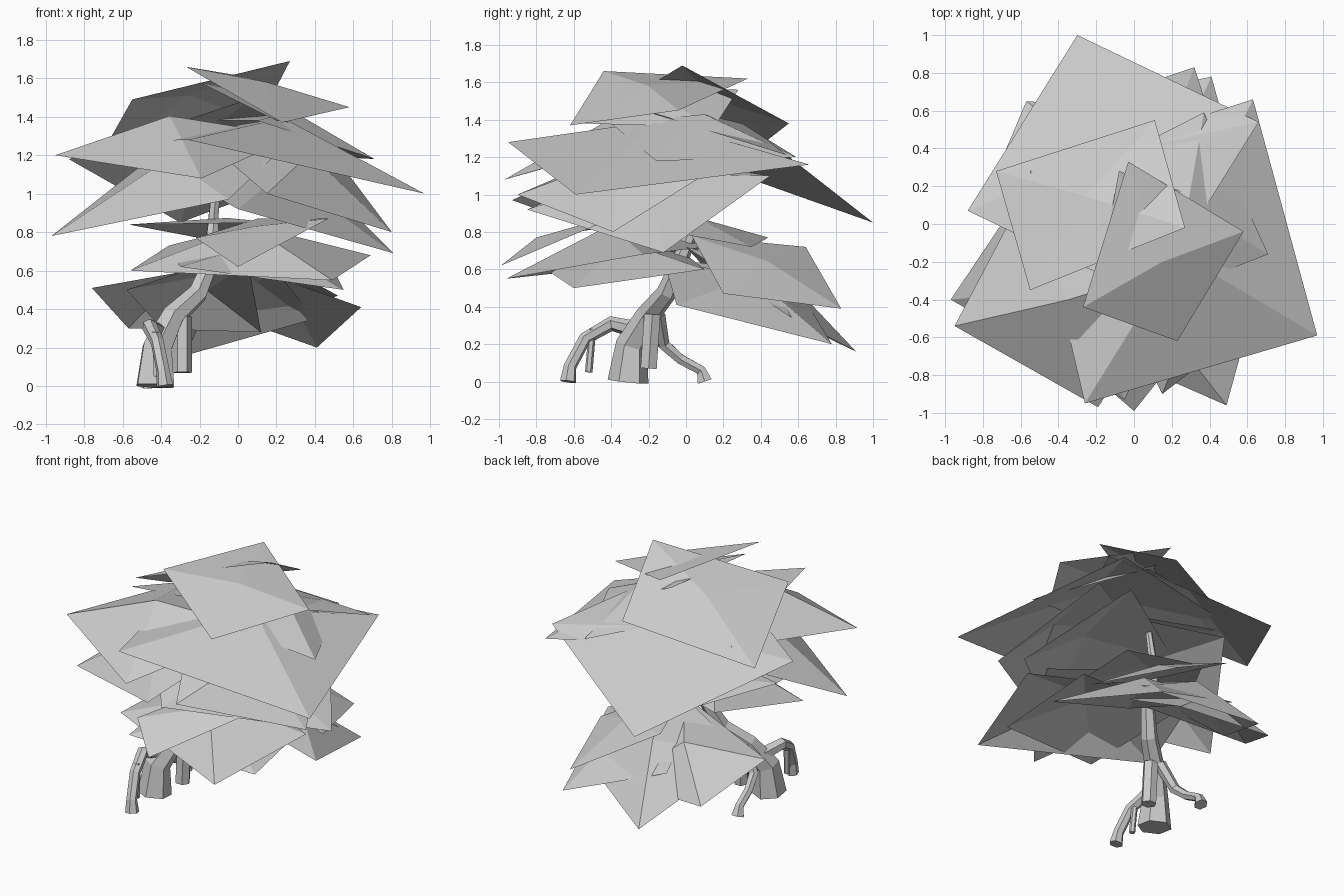
import bpy
import bmesh
from mathutils import Vector

default_cube = bpy.data.objects.get("Cube")
if default_cube:
    bpy.data.objects.remove(default_cube, do_unlink=True)

grey = bpy.data.materials.new("light_grey")
grey.use_nodes = True
grey_colour = (0.6, 0.6, 0.6, 1)
grey.diffuse_color = grey_colour
grey.node_tree.nodes["Principled BSDF"].inputs["Base Color"].default_value = grey_colour


def leaf_card(name, first, second, third, fourth, rise=0.15):
    """Four-cornered leaf card whose middle is lifted into a low pyramid."""
    corners = [Vector(corner) for corner in (first, second, third, fourth)]
    normal = (corners[2] - corners[0]).cross(corners[3] - corners[1]).normalized()
    if normal.z < 0:
        corners.reverse()
        normal.negate()
    middle = sum(corners, Vector()) / len(corners) + normal * rise
    bm = bmesh.new()
    rim = [bm.verts.new(corner) for corner in corners]
    peak = bm.verts.new(middle)
    for index, vert in enumerate(rim):
        bm.faces.new((rim[index - 1], vert, peak))
    mesh = bpy.data.meshes.new(name)
    bm.to_mesh(mesh)
    bm.free()
    mesh.materials.append(grey)
    card = bpy.data.objects.new(name, mesh)
    bpy.context.collection.objects.link(card)


def limb(name, *stations):
    """Six-sided tapering limb through (x, y, z, radius) stations."""
    curve = bpy.data.curves.new(name, "CURVE")
    curve.dimensions = "3D"
    curve.bevel_depth = 1
    curve.bevel_resolution = 1
    curve.use_fill_caps = True
    spline = curve.splines.new("POLY")
    spline.points.add(len(stations) - 1)
    spline.use_smooth = False
    for point, (x, y, z, radius) in zip(spline.points, stations):
        point.co = (x, y, z, 1)
        point.radius = radius
    curve.materials.append(grey)
    branch = bpy.data.objects.new(name, curve)
    bpy.context.collection.objects.link(branch)
    # Turn the swept curve into a plain mesh
    bpy.ops.object.select_all(action="DESELECT")
    branch.select_set(True)
    bpy.context.view_layer.objects.active = branch
    bpy.ops.object.convert(target="MESH")


# Trunk, arching roots and hanging stubs
limb("trunk", (-.43, -.31, 0, .11), (-.42, -.29, .2, .085), (-.34, -.2, .36, .065),
     (-.21, -.1, .48, .055), (-.14, -.03, .65, .045), (-.13, .05, .85, .03), (-.1, .02, 1.2, .02))
limb("front_root", (-.38, -.63, 0, .045), (-.39, -.62, .08, .035), (-.42, -.54, .23, .035),
     (-.46, -.4, .31, .04), (-.4, -.24, .27, .05))
limb("back_root", (-.47, .1, 0, .045), (-.47, .08, .06, .03), (-.46, -.03, .12, .03),
     (-.44, -.12, .2, .035), (-.34, -.15, .36, .04))
limb("side_stub", (-.29, -.2, .07, .05), (-.29, -.18, .36, .05))
limb("thin_stub", (-.42, -.52, .05, .02), (-.43, -.5, .28, .02))

# Crown cards
leaf_card("crown_front", (-.27, -.44, 1.66), (.23, -.62, 1.37), (.58, -.04, 1.45), (-.03, .33, 1.62), .06)
leaf_card("crown_side", (-.2, -.38, 1.58), (.2, -.55, 1.38), (.33, .15, 1.36), (-.08, .28, 1.56), .05)
leaf_card("crown_back", (.27, -.02, 1.69), (.11, .55, 1.38), (-.73, .28, 1.17), (-.55, -.35, 1.49), .09)

# Broad upper canopy cards
leaf_card("canopy_front", (-.26, -.95, 1.28), (.97, -.59, 1), (.63, .66, 1.16), (-.55, .28, 1.27), .22)
leaf_card("canopy_back", (-.3, 1, .85), (.66, .54, 1.21), (.08, -.39, 1.5), (-.88, .07, 1.18), .17)
leaf_card("canopy_right", (-.95, -.54, 1.2), (-.19, -.97, 1.08), (.3, -.2, 1.3), (-.55, .22, 1.25), .2)
leaf_card("canopy_low_right", (-.97, -.4, .78), (-.05, -.93, .97), (.3, -.2, 1.3), (-.5, .3, 1.15))
leaf_card("canopy_low_left", (.81, -.12, .69), (0, -.85, .92), (-.5, -.2, 1.2), (.4, .45, 1.1))
leaf_card("canopy_left", (.8, -.39, .8), (.15, -.9, 1), (-.2, -.2, 1.3), (.5, .25, 1.2))
leaf_card("canopy_inner", (.71, -.16, 1.18), (.37, .59, 1.2), (-.2, .3, 1.38), (.1, -.4, 1.38))

# Lower front cards
leaf_card("lower_front", (-.56, -.5, .6), (.49, -.96, .55), (.69, -.23, .68), (-.36, .2, .73), .2)
leaf_card("lower_front_top", (-.22, -.8, .77), (0, -.99, .62), (.47, -.4, .87), (.1, -.1, .87), .05)
leaf_card("lower_front_base", (.55, -.6, .5), (-.3, -.78, .62), (-.35, 0, .68), (.5, .1, .6))

# Lower back cards
leaf_card("lower_middle", (-.57, -.2, .84), (.18, -.35, .85), (.35, .35, .72), (-.2, .44, .77), .08)
leaf_card("lower_back_left", (.64, -.05, .41), (.41, .78, .2), (-.29, .63, .45), (-.06, -.12, .65))
leaf_card("lower_back_top", (.52, .2, .47), (.32, .83, .39), (-.25, .64, .72), (-.05, .03, .78), .06)
leaf_card("lower_back", (-.27, .91, .16), (.4, .55, .35), (.1, 0, .72), (-.58, .2, .5), .18)
leaf_card("lower_back_right", (-.57, .65, .3), (.12, .6, .28), (.05, -.05, .65), (-.76, .2, .51), .18)
